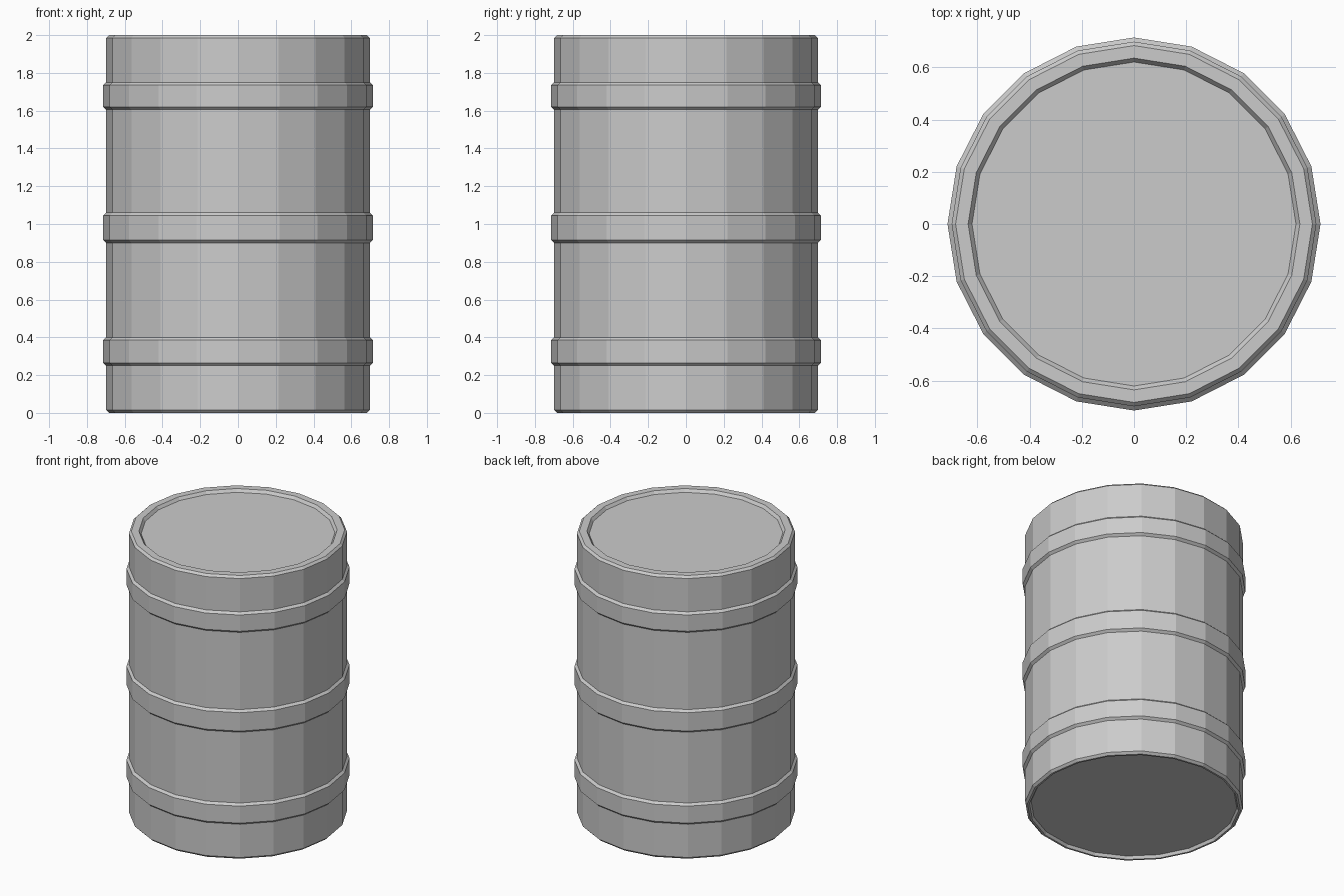
import bpy
import math

cube = bpy.data.objects.get("Cube")
if cube:
    bpy.data.objects.remove(cube, do_unlink=True)

SIDES = 20
BODY, BAND = 0.698, 0.714
CHAMFER = 0.015

steel = bpy.data.materials.new("grey_steel")
steel.use_nodes = True
grey = (0.6, 0.6, 0.6, 1)
steel.diffuse_color = grey
steel.node_tree.nodes["Principled BSDF"].inputs["Base Color"].default_value = grey


def lathe(name, profile):
    """Spin a (radius, height) profile around z and cap both ends."""
    verts = [(r * math.cos(a), r * math.sin(a), z)
             for r, z in profile
             for a in (math.tau * i / SIDES for i in range(SIDES))]
    faces = [(k * SIDES + i, k * SIDES + (i + 1) % SIDES,
              (k + 1) * SIDES + (i + 1) % SIDES, (k + 1) * SIDES + i)
             for k in range(len(profile) - 1) for i in range(SIDES)]
    faces.append(tuple(reversed(range(SIDES))))
    faces.append(tuple(range(len(verts) - SIDES, len(verts))))
    mesh = bpy.data.meshes.new(name)
    mesh.from_pydata(verts, [], faces)
    mesh.materials.append(steel)
    obj = bpy.data.objects.new(name, mesh)
    bpy.context.collection.objects.link(obj)
    return obj


# Recessed base, chamfered bottom rim
profile = [(0.66, 0.02), (0.67, 0), (BODY - CHAMFER, 0), (BODY, CHAMFER)]
# Three raised hoops pressed into the wall
for low, high in ((0.25, 0.4), (0.9, 1.06), (1.605, 1.75)):
    profile += [(BODY, low), (BAND, low + CHAMFER),
                (BAND, high - CHAMFER), (BODY, high)]
# Chamfered top rim, recessed lid
profile += [(BODY, 2 - CHAMFER), (BODY - CHAMFER, 2), (0.635, 2), (0.62, 1.98)]

lathe("barrel", profile)
